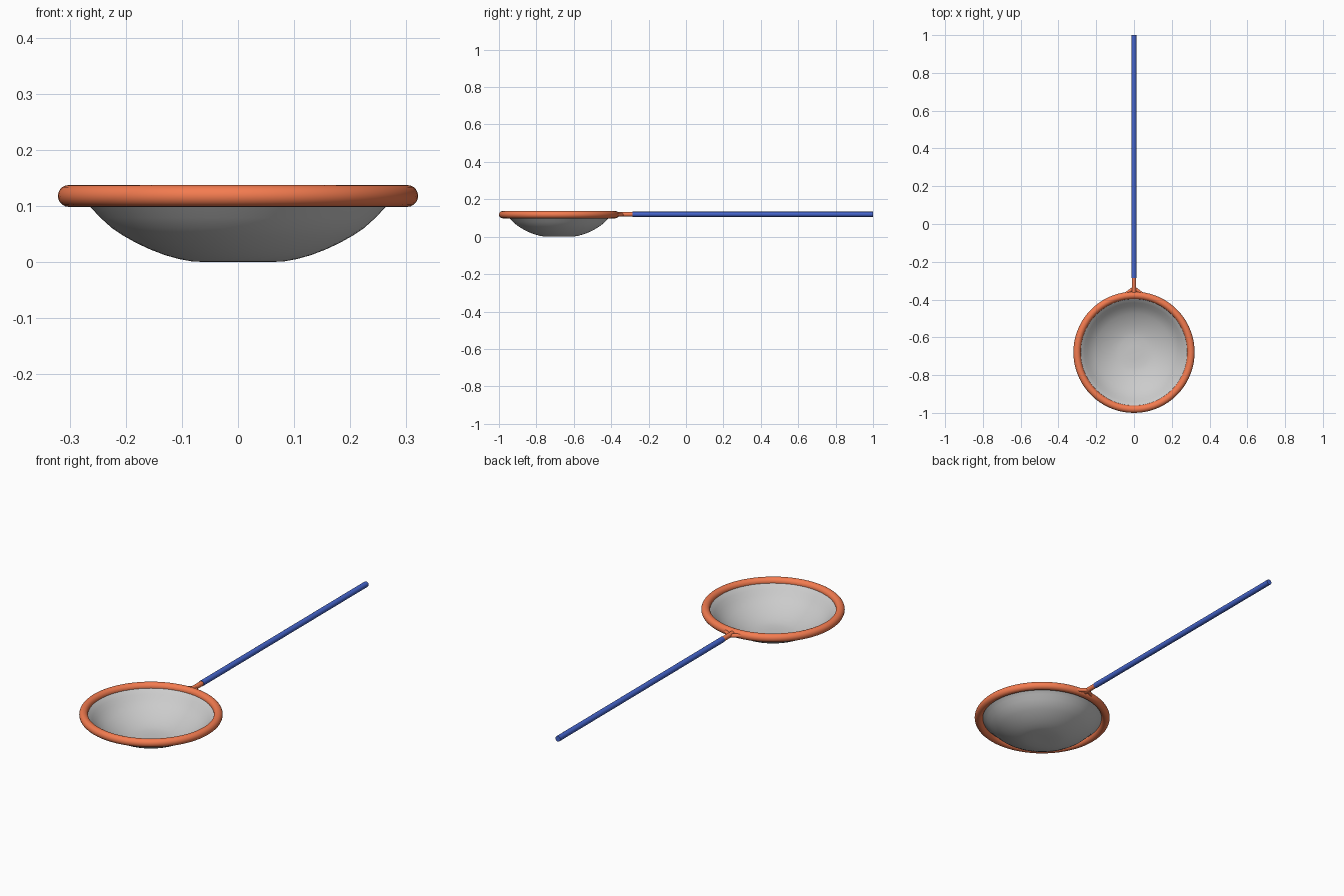
import bpy, bmesh, math
from mathutils import Vector

if "Cube" in bpy.data.objects:
    bpy.data.objects.remove(bpy.data.objects["Cube"])

CY, RZ = -0.679, 0.118   # ring centre y, rim height


def material(name, color):
    m = bpy.data.materials.new(name)
    m.diffuse_color = color
    m.use_nodes = True
    m.node_tree.nodes["Principled BSDF"].inputs["Base Color"].default_value = m.diffuse_color
    return m


orange = material("orange", (0.9, 0.2, 0.08, 1))
blue = material("blue", (0.06, 0.13, 0.6, 1))


def finish(ob, name, mat=None):
    ob.name = name
    if mat:
        ob.data.materials.append(mat)
    bpy.ops.object.select_all(action='DESELECT')
    bpy.context.view_layer.objects.active = ob
    ob.select_set(True)
    bpy.ops.object.shade_smooth_by_angle(angle=math.radians(40))
    return ob


def rod(name, a, b, radius, mat, sides=24):
    a, b = Vector(a), Vector(b)
    bpy.ops.mesh.primitive_cylinder_add(vertices=sides, radius=radius,
                                        depth=(b - a).length, location=(a + b) / 2)
    ob = bpy.context.object
    ob.rotation_euler = (b - a).to_track_quat('Z', 'Y').to_euler()
    return finish(ob, name, mat)


# Rim ring
bpy.ops.mesh.primitive_torus_add(major_radius=0.3015, minor_radius=0.0195,
                                 major_segments=72, minor_segments=20,
                                 location=(0, CY, RZ))
finish(bpy.context.object, "rim", orange)

# Shallow bowl: thin revolved sheet with a flat bottom
profile = [(0, 0), (0.04, 0), (0.08, 0.001), (0.105, 0.0055), (0.13, 0.0125),
           (0.155, 0.022), (0.18, 0.0335), (0.205, 0.0475), (0.225, 0.061),
           (0.245, 0.079), (0.262, 0.097), (0.275, 0.110), (0.286, 0.118)]
bm = bmesh.new()
verts = [bm.verts.new((r, 0, z)) for r, z in profile]
edges = [bm.edges.new(p) for p in zip(verts, verts[1:])]
bmesh.ops.spin(bm, geom=verts + edges, cent=(0, 0, 0), axis=(0, 0, 1),
               angle=math.tau, steps=64)
bmesh.ops.remove_doubles(bm, verts=bm.verts, dist=1e-5)
bmesh.ops.recalc_face_normals(bm, faces=bm.faces)
mesh = bpy.data.meshes.new("bowl")
bm.to_mesh(mesh)
bm.free()
bowl = bpy.data.objects.new("bowl", mesh)
bowl.location = (0, CY, 0)
bpy.context.collection.objects.link(bowl)
finish(bowl, "bowl")

# Handle, its socket and the two small braces
HZ = 0.120
rod("handle", (0, -0.285, HZ), (0, 1, HZ), 0.0135, blue)
rod("socket", (0, -0.375, HZ), (0, -0.28, HZ), 0.0118, orange)
for side, label in ((-1, "left"), (1, "right")):
    rod("brace_" + label, (side * 0.055, -0.379, RZ), (0, -0.338, RZ), 0.009, orange, 16)
